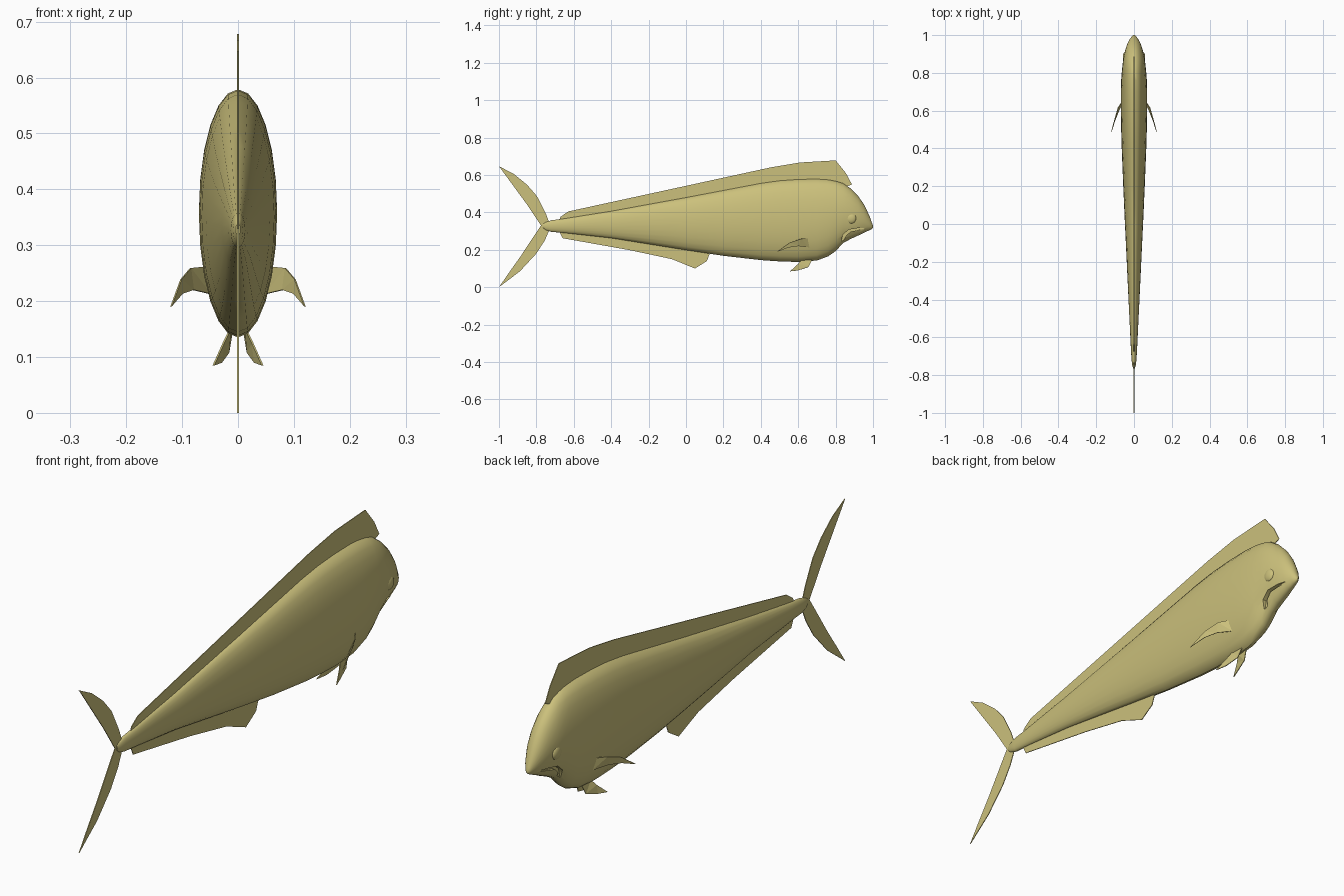
import bpy
import bmesh
import math
from mathutils import Vector

if "Cube" in bpy.data.objects:
    bpy.data.objects.remove(bpy.data.objects["Cube"], do_unlink=True)

# One olive yellow skin colour for the whole fish
skin = bpy.data.materials.new("olive_yellow_skin")
skin.use_nodes = True
skin.diffuse_color = (0.60, 0.53, 0.20, 1)
shader = next(n for n in skin.node_tree.nodes if n.type == "BSDF_PRINCIPLED")
shader.inputs["Base Color"].default_value = skin.diffuse_color
shader.inputs["Roughness"].default_value = 0.6


def finish(name, bm, smooth=False):
    """Turn a bmesh into a named, coloured object."""
    bmesh.ops.recalc_face_normals(bm, faces=bm.faces)
    mesh = bpy.data.meshes.new(name)
    bm.to_mesh(mesh)
    bm.free()
    mesh.materials.append(skin)
    obj = bpy.data.objects.new(name, mesh)
    bpy.context.collection.objects.link(obj)
    if smooth:
        shade(obj)
    return obj


def activate(obj):
    bpy.ops.object.select_all(action="DESELECT")
    obj.select_set(True)
    bpy.context.view_layer.objects.active = obj


def shade(obj):
    activate(obj)
    bpy.ops.object.shade_smooth_by_angle(angle=math.radians(40))


def loft(name, stations, sides=24):
    """Skin elliptical rings given as (y, bottom, top, half width)."""
    bm = bmesh.new()
    rings = []
    for y, low, high, half in stations:
        middle, tall = (low + high) / 2, (high - low) / 2
        ring = []
        for i in range(sides):
            angle = math.tau * i / sides
            ring.append(bm.verts.new((half * math.cos(angle), y,
                                      middle + tall * math.sin(angle))))
        rings.append(ring)
    for a, b in zip(rings, rings[1:]):
        for i in range(sides):
            j = (i + 1) % sides
            bm.faces.new((a[i], a[j], b[j], b[i]))
    bm.faces.new(rings[0])
    bm.faces.new(rings[-1])
    return finish(name, bm, smooth=True)


def plate(name, outline, thickness=0.003):
    """Extrude a closed outline into a thin fin, centred on its own plane."""
    bm = bmesh.new()
    face = bm.faces.new([bm.verts.new(p) for p in outline])
    face.normal_update()
    shift = face.normal * thickness
    bmesh.ops.translate(bm, verts=bm.verts, vec=-shift / 2)
    extruded = bmesh.ops.extrude_face_region(bm, geom=[face], use_keep_orig=True)
    moved = [v for v in extruded["geom"] if isinstance(v, bmesh.types.BMVert)]
    bmesh.ops.translate(bm, verts=moved, vec=shift)
    bmesh.ops.triangulate(bm, faces=[f for f in bm.faces if len(f.verts) > 4])
    return finish(name, bm)


def middle_plate(name, outline, x=0, thickness=0.003):
    return plate(name, [(x, y, z) for y, z in outline], thickness)


# Long tapering body with a tall blunt forehead
body = loft("body", [
    (-.765, .318, .338, .004), (-.75, .305, .348, .009), (-.72, .296, .358, .013),
    (-.65, .29, .367, .017), (-.4, .262, .407, .029), (0, .198, .48, .048),
    (.2, .168, .518, .057), (.4, .145, .556, .065), (.5, .138, .57, .068),
    (.6, .135, .577, .07), (.7, .143, .579, .07), (.76, .165, .575, .068),
    (.8, .193, .568, .065), (.84, .236, .556, .061), (.88, .258, .528, .056),
    (.92, .276, .488, .047), (.95, .291, .445, .037), (.98, .304, .384, .022),
    (.995, .312, .342, .01), (1, .317, .328, .003)])

# Curved mouth slits cut into both cheeks
mouth = [(.985, .317), (.92, .316), (.87, .308), (.838, .28), (.83, .245),
         (.845, .25), (.855, .275), (.88, .297), (.93, .308)]
for side in (-1, 1):
    cutter = middle_plate("mouth_cutter", mouth, side * .075, .1)
    cutter.hide_render = True
    activate(body)
    cut = body.modifiers.new("mouth", "BOOLEAN")
    cut.operation = "DIFFERENCE"
    cut.solver = "EXACT"
    cut.object = cutter
    bpy.ops.object.modifier_apply(modifier=cut.name)
    bpy.data.objects.remove(cutter, do_unlink=True)
shade(body)

# Fins on the centre line
middle_plate("dorsal_fin", [
    (-.68, .355), (-.67, .377), (-.63, .405), (.45, .64), (.61, .667), (.8, .678),
    (.855, .61), (.887, .55), (.84, .53), (.6, .55), (.2, .49), (-.4, .38)])
middle_plate("anal_fin", [
    (-.68, .305), (-.66, .262), (-.3, .198), (-.075, .15), (.048, .1),
    (.112, .14), (.134, .2), (-.2, .26)])

# Forked tail, one lobe above and one below
root = [(-.775, .33), (-.72, .33)]
middle_plate("upper_tail_lobe", root + [
    (-.733, .35), (-.75, .395), (-.797, .487), (-.85, .548), (-.92, .605),
    (-1, .647), (-.845, .435)])
middle_plate("lower_tail_lobe", root + [
    (-.733, .3), (-.755, .25), (-.8, .18), (-.888, .085), (-1, 0),
    (-.945, .08), (-.888, .16), (-.81, .278)])

# Paired fins and eyes
pectoral = [(.055, .66, .262), (.085, .615, .259), (.102, .555, .239),
            (.12, .487, .19), (.1, .55, .213), (.08, .6, .22), (.05, .66, .213)]
pelvic = [(.01, .675, .15), (.017, .655, .108), (.03, .6, .09),
          (.044, .556, .085), (.026, .6, .125), (.014, .62, .15)]
for label, side in (("left", 1), ("right", -1)):
    for part, outline in (("pectoral_fin", pectoral), ("pelvic_fin", pelvic)):
        plate(label + "_" + part, [(side * x, y, z) for x, y, z in outline])
    bm = bmesh.new()
    bmesh.ops.create_uvsphere(bm, u_segments=20, v_segments=12, radius=.028)
    bmesh.ops.scale(bm, verts=bm.verts, vec=(.45, 1, 1))
    bmesh.ops.translate(bm, verts=bm.verts, vec=Vector((side * .047, .882, .368)))
    finish(label + "_eye", bm, smooth=True)
